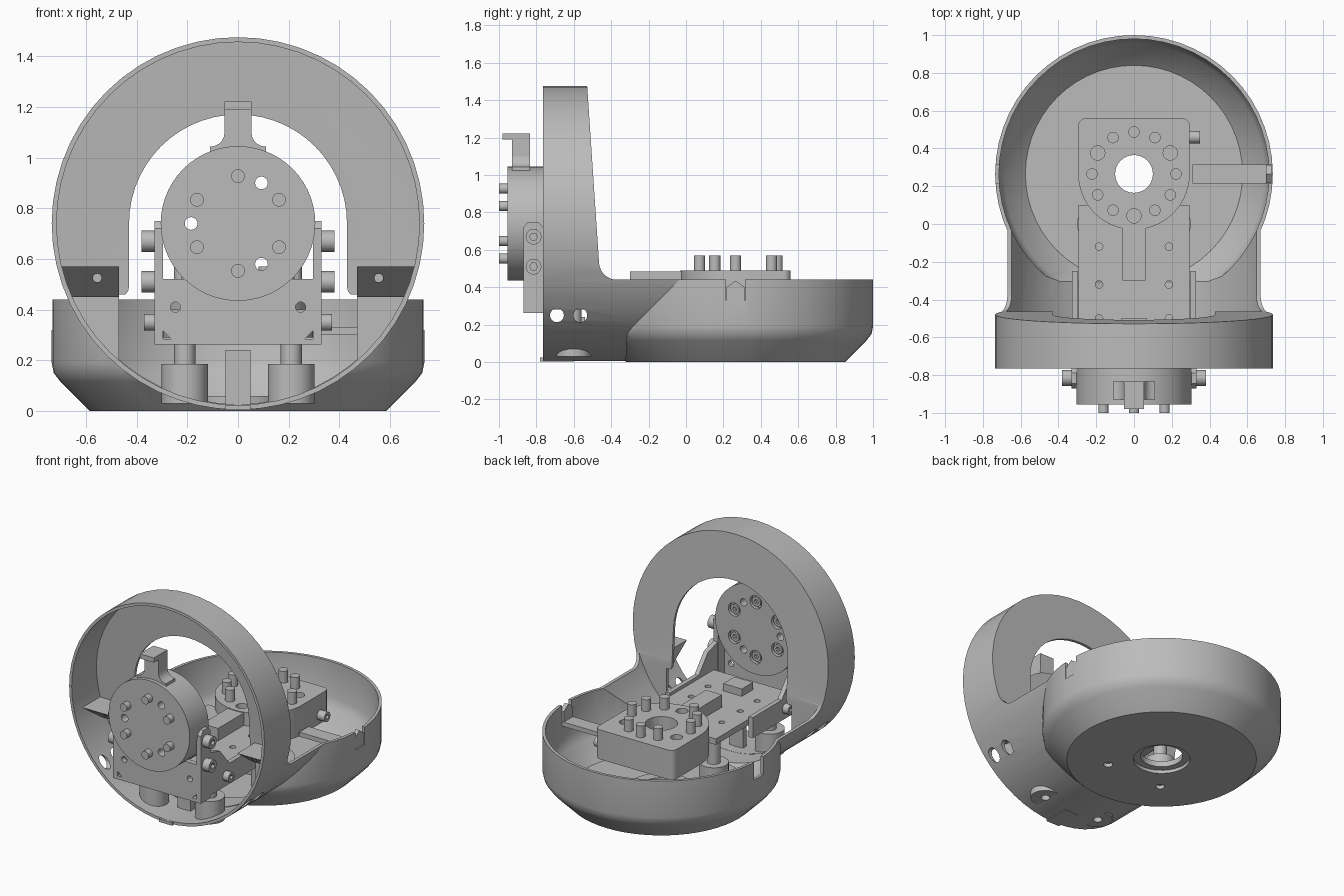
import bpy, bmesh, math
from mathutils import Vector, Matrix

if "Cube" in bpy.data.objects:
    bpy.data.objects.remove(bpy.data.objects["Cube"])

grey = bpy.data.materials.new("plain grey")
grey.use_nodes = True
grey.diffuse_color = (0.5, 0.5, 0.5, 1)
grey.node_tree.nodes["Principled BSDF"].inputs["Base Color"].default_value = (0.5, 0.5, 0.5, 1)


def finish(name, bm):
    bmesh.ops.recalc_face_normals(bm, faces=bm.faces)
    mesh = bpy.data.meshes.new(name)
    bm.to_mesh(mesh)
    bm.free()
    mesh.materials.append(grey)
    ob = bpy.data.objects.new(name, mesh)
    bpy.context.collection.objects.link(ob)
    return ob


def prism(name, points, axis, a, b):
    """Extrude a flat outline along an axis: x takes (y, z), y takes (x, z), z takes (x, y)."""
    i = "xyz".index(axis)
    bm = bmesh.new()
    ends = []
    for d in (a, b):
        ends.append([])
        for p in points:
            co = list(p)
            co.insert(i, d)
            ends[-1].append(bm.verts.new(co))
    lo, hi = ends
    bm.faces.new(lo)
    bm.faces.new(hi[::-1])
    for k in range(len(lo)):
        n = (k + 1) % len(lo)
        bm.faces.new((lo[k], lo[n], hi[n], hi[k]))
    return finish(name, bm)


def arc(cx, cy, r, start, end, n):
    return [(cx + r * math.cos(math.radians(start + (end - start) * k / n)),
             cy + r * math.sin(math.radians(start + (end - start) * k / n))) for k in range(n + 1)]


def rod(name, axis, u, v, r, a, b, n=24):
    return prism(name, arc(u, v, r, 0, 360, n)[:-1], axis, a, b)


def box(name, x, y, z):
    return prism(name, [(x[0], y[0]), (x[1], y[0]), (x[1], y[1]), (x[0], y[1])], "z", *z)


def lathe(name, profile, y, n=56):
    """Closed solid turned about a vertical line at the given y."""
    bm = bmesh.new()
    rings = [[bm.verts.new((px, py, z)) for px, py in arc(0, y, r, 0, 360, n)[:-1]] for r, z in profile]
    bm.faces.new(rings[0])
    bm.faces.new(rings[-1])
    for lo, hi in zip(rings, rings[1:]):
        for k in range(n):
            bm.faces.new((lo[k], lo[(k + 1) % n], hi[(k + 1) % n], hi[k]))
    return finish(name, bm)


def combine(target, tool, op="DIFFERENCE"):
    mod = target.modifiers.new("cut", "BOOLEAN")
    mod.operation, mod.object, mod.solver = op, tool, "EXACT"
    bpy.context.view_layer.objects.active = target
    bpy.ops.object.modifier_apply(modifier=mod.name)
    bpy.data.objects.remove(tool)
    return target


def screw(name, axis, u, v, r, a, b):
    """Cap screw whose head has a socket at the b end."""
    ob = rod(name, axis, u, v, r, a, b)
    d = 0.02 if b > a else -0.02
    return combine(ob, rod("socket", axis, u, v, r * 0.5, b - d, b + d, 6))


BY, RZ = 0.265, 0.74          # bowl centre y, ring centre z

# Housing: ring and neck share one round section, trimmed by a side outline
housing = rod("housing", "y", 0, RZ, 0.735, -0.765, 0.1, 56)
side = [(-0.9, -0.1), (0.2, -0.1), (0.2, 0.44)] + arc(-0.37, 0.535, 0.095, 270, 184, 8) + [(-0.53, 1.5), (-0.9, 1.5)]
combine(housing, prism("trim", side, "x", -1, 1), "INTERSECT")
combine(housing, lathe("bowl", [(0.585, 0), (0.70, 0.115), (0.727, 0.15), (0.735, 0.19), (0.735, 0.44)], BY), "UNION")

# Hollow out the bowl, neck and ring
combine(housing, lathe("bowl_void", [(0.575, 0.025), (0.69, 0.14), (0.715, 0.2), (0.715, 0.6)], BY))
combine(housing, rod("neck_void", "y", 0, RZ, 0.714, -0.462, 0.09, 56))
ring_void = rod("ring_void", "y", 0, RZ, 0.716, -0.9, -0.3, 56)
combine(ring_void, prism("slope", [(-1, -0.1), (-0.482, -0.1), (-0.482, 0.5), (-0.55, 1.5), (-1, 1.5)], "x", -1, 1), "INTERSECT")
combine(housing, ring_void)
gate = rod("gate", "y", 0, RZ, 0.713, -0.6, -0.4, 56)
combine(gate, box("gate_limit", (-0.47, 0.47), (-1, 0), (-0.1, 0.46)), "INTERSECT")
combine(housing, gate)
arch = [(-0.47, 0.44), (0.47, 0.44)] + arc(0.47, 0.49, 0.04, 270, 180, 4) + arc(0, RZ, 0.43, 0, 180, 28) + arc(-0.47, 0.49, 0.04, 0, -90, 4)
combine(housing, prism("arch", arch, "y", -0.7, -0.3))

# Housing openings: wall slots, side holes, floor holes
house = [(BY - 0.05, 0.32), (BY + 0.05, 0.32), (BY + 0.05, 0.5), (BY - 0.05, 0.5)]
combine(housing, prism("slots", house, "x", -0.9, 0.9))
for y in (-0.69, -0.565):
    combine(housing, rod("side_hole", "x", y, 0.25, 0.037, -1, 1))
for x in (-0.21, 0.21):
    for y in (-0.6, 0):
        combine(housing, rod("floor_hole", "z", x, y, 0.028, -0.1, 0.15))
combine(housing, rod("hub_hole", "z", 0, BY, 0.175, -0.1, 0.1, 32))
hub = rod("hub_collar", "z", 0, BY, 0.2, 0.022, 0.06, 32)
combine(hub, rod("bore", "z", 0, BY, 0.13, 0, 0.1, 32))

# Slot filler, leaving a pointed notch in the outer wall
notch = [(BY - 0.048, 0.4), (BY, 0.435), (BY + 0.048, 0.4), (BY + 0.048, 0.322), (BY - 0.048, 0.322)]
prism("slot_key", notch, "x", 0.70, 0.728)
box("cable_channel", (0.31, 0.725), (BY - 0.05, BY + 0.05), (0.30, 0.33))

# Wedge bosses, posts and front tab inside the ring
for s, word in ((-1, "right"), (1, "left")):
    wedge = box("boss_" + word, sorted((s * 0.47, s * 0.72)), (-0.71, -0.49), (0.45, 0.57))
    combine(wedge, rod("round", "y", 0, RZ, 0.72, -0.9, -0.3, 56), "INTERSECT")
    combine(wedge, prism("slant", [(-0.8, 0.3), (-0.5, 0.44), (-0.68, 0.57), (-0.8, 0.57)], "x", -1, 1))
    combine(wedge, rod("hole", "y", s * 0.555, 0.525, 0.017, -1, -0.55))
    for y, place in ((-0.6, "front"), (0, "back")):
        post = rod(f"post_{place}_{word}", "z", s * 0.21, y, 0.092, 0.03, 0.185, 32)
        combine(post, rod("bore", "z", s * 0.21, y, 0.028, 0, 0.1))
        rod(f"post_pin_{place}_{word}", "z", s * 0.21, y, 0.042, 0.185, 0.37)
box("front_tab", (-0.05, 0.05), (-0.78, -0.6), (0.004, 0.024))
box("front_web", (-0.05, 0.05), (-0.58, -0.54), (0.02, 0.24))

# Horizontal actuator: block with round nose, platform, bar and bolt circle
nose = arc(0, BY, 0.295, 180, 360, 28) + arc(0.255, 0.52, 0.04, 0, 90, 5) + arc(-0.255, 0.52, 0.04, 90, 180, 5)
block = prism("rear_actuator", nose, "z", 0.29, 0.49)
combine(block, rod("bore", "z", 0, BY, 0.1, 0.2, 0.6, 32))
for k in range(12):
    a = math.radians(30 * k)
    x, y = 0.222 * math.cos(a), BY + 0.222 * math.sin(a)
    if k in (1, 5, 9):
        combine(block, rod("hole", "z", x, y, 0.038, 0.40, 0.6))
    else:
        rod("rear_bolt", "z", x, y, 0.03, 0.45, 0.57)
platform = box("platform", (-0.295, 0.295), (-0.72, 0.1), (0.36, 0.40))
for x in (-0.185, 0.185):
    for y in (-0.32, -0.12, -0.5):
        combine(platform, rod("hole", "z", x, y, 0.02, 0.3, 0.5, 16))
box("platform_bar", (-0.06, 0.06), (-0.3, 0), (0.39, 0.485))
box("platform_chip", (-0.07, 0.07), (-0.62, -0.5), (0.39, 0.45))
screw("block_screw", "x", 0.46, 0.35, 0.033, 0.28, 0.35)

# Front actuator disc with through holes, bolts and hook
disc = rod("front_actuator", "y", 0, RZ, 0.305, -0.955, -0.75, 56)
for k in range(3):
    a = math.radians(60 + 120 * k)
    combine(disc, rod("hole", "y", 0.185 * math.cos(a), RZ + 0.185 * math.sin(a), 0.025, -1.1, -0.6))
for k in range(6):
    a = math.radians(30 + 60 * k)
    x, z = 0.187 * math.cos(a), RZ + 0.187 * math.sin(a)
    rod("front_bolt", "y", x, z, 0.027, -1.0, -0.9)
    combine(disc, rod("recess", "y", x, z, 0.045, -0.775, -0.6))
    screw("back_bolt", "y", x, z, 0.032, -0.79, -0.755)
hook = [(-0.98, 1.222), (-0.835, 1.222), (-0.835, 1.02), (-0.93, 1.02), (-0.93, 1.19), (-0.98, 1.19)]
prism("hook", hook, "x", -0.053, 0.053)
foot = arc(-0.11, 1.10, 0.057, 0, -90, 5) + [(-0.11, 1.0), (0.11, 1.0)] + arc(0.11, 1.10, 0.057, 270, 180, 5)
prism("hook_foot", foot, "y", -0.93, -0.835)

# Front bracket: plate, rounded cheeks, arms back to the platform, screws
plate = box("bracket_plate", (-0.33, 0.33), (-0.87, -0.835), (0.262, 0.52))
cheek = [(-0.87, 0.262), (-0.765, 0.262), (-0.765, 0.72), (-0.79, 0.75), (-0.845, 0.75), (-0.87, 0.72)]
arm = [(-0.80, 0.28), (-0.25, 0.28), (-0.25, 0.42), (-0.56, 0.42), (-0.66, 0.54), (-0.80, 0.58)]
for s, word in ((-1, "right"), (1, "left")):
    combine(plate, rod("hole", "y", s * 0.247, 0.41, 0.02, -1, -0.8))
    combine(plate, prism("corner", [(s * 0.265, 0.285), (s * 0.305, 0.285), (s * 0.305, 0.325)], "y", -1, -0.8))
    prism("bracket_cheek_" + word, cheek, "x", s * 0.296, s * 0.33)
    prism("bracket_arm_" + word, arm, "x", s * 0.297, s * 0.328)
    for z in (0.67, 0.51):
        screw("cheek_screw_" + word, "x", -0.815, z, 0.042, s * 0.32, s * 0.38)
    screw("arm_screw_" + word, "x", -0.6, 0.35, 0.033, s * 0.32, s * 0.37)

# Smooth shading with crisp edges
for ob in bpy.context.scene.objects:
    ob.select_set(ob.type == "MESH")
bpy.ops.object.shade_smooth_by_angle(angle=math.radians(30))
